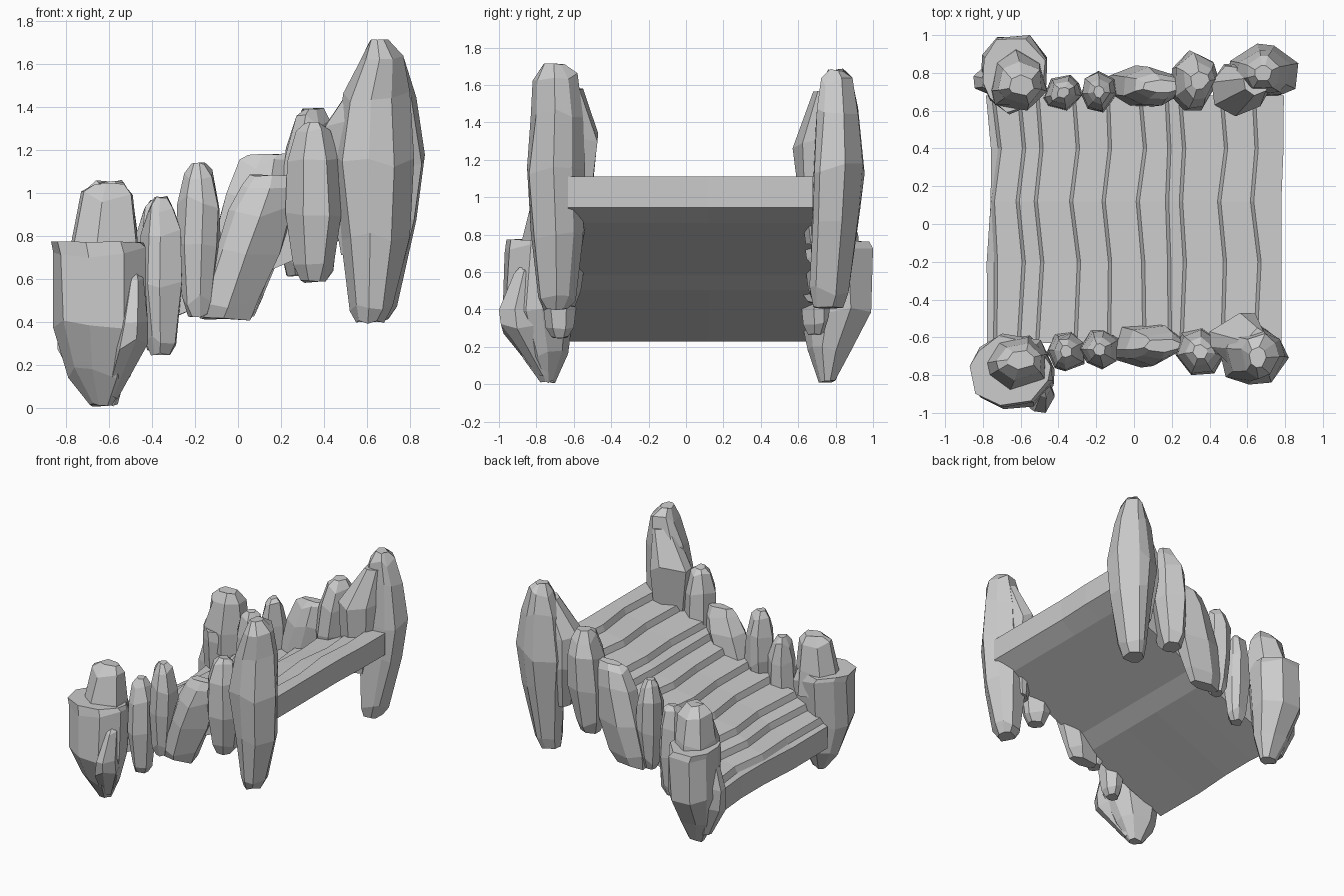
import bpy, bmesh, math, random

def finish(bm, name):
    bmesh.ops.recalc_face_normals(bm, faces=bm.faces)
    me = bpy.data.meshes.new(name)
    bm.to_mesh(me)
    bm.free()
    ob = bpy.data.objects.new(name, me)
    bpy.context.collection.objects.link(ob)
    return ob

def loft(bm, rings):
    vs = [[bm.verts.new(p) for p in r] for r in rings]
    n = len(vs[0])
    for a, b in zip(vs, vs[1:]):
        for i in range(n):
            j = (i + 1) % n
            bm.faces.new((a[i], a[j], b[j], b[i]))
    bm.faces.new(vs[0][::-1])
    bm.faces.new(vs[-1])

# Faceted stone: each ring is (z, x0, x1, y0, y1), an irregular polygon fitted to that box
def rock(name, seed, rings, sides=7):
    rnd = random.Random(seed)
    angs = [2 * math.pi * (i + rnd.uniform(-.28, .28)) / sides + seed for i in range(sides)]
    out = []
    for k, (z, x0, x1, y0, y1) in enumerate(rings):
        pts = []
        for a in angs:
            r = rnd.uniform(.92, 1.08)
            pts.append((math.cos(a) * r, math.sin(a) * r))
        lx, hx = min(p[0] for p in pts), max(p[0] for p in pts)
        ly, hy = min(p[1] for p in pts), max(p[1] for p in pts)
        dz = 0.03 if 0 < k < len(rings) - 1 else 0.008
        out.append([(x0 + (x1 - x0) * (p[0] - lx) / (hx - lx),
                     y0 + (y1 - y0) * (p[1] - ly) / (hy - ly),
                     z + rnd.uniform(-dz, dz)) for p in pts])
    bm = bmesh.new()
    loft(bm, out)
    return finish(bm, name)

# Slim upright stone described by its box; lean shifts the top in x and makes it blunter
def pebble(name, seed, x0, x1, y0, y1, z0, z1, lean=0.0):
    cx, cy, rx, ry = (x0 + x1) / 2, (y0 + y1) / 2, (x1 - x0) / 2, (y1 - y0) / 2
    rings = []
    for t, s in ((0, .45), (.1, .72), (.45, 1), (.75, .93), (.93, .62), (1, .3)):
        c = cx + lean * (t - .5)
        w = (rx - abs(lean) * .3) * (s + (1 - s) * min(1, abs(lean) * 2.5))
        rings.append((z0 + (z1 - z0) * t, c - w, c + w, cy - ry * s, cy + ry * s))
    return rock(name, seed, rings)

# Stepped deck: 11 gently sloping treads with wavy edges and a two-bay underside
edges = [-.735, -.605, -.505, -.31, -.145, .045, .18, .255, .465, .645]
rnd = random.Random(4)
rows = []
for y, wob in ((-.63, .0), (-.2, .008), (.12, -.018), (.4, .012), (.68, -.008)):
    xs, xe = -.77 + rnd.uniform(-.015, .015), .79 + rnd.uniform(-.012, .012)
    prof = [(xs, .23), (xs, .40)]
    for i, e in enumerate(edges):
        x = e + wob + rnd.uniform(-.012, .012)
        z = .40 + .071 * i
        prof += [(x - .006, z + .016), (x + .012, z + .062)]
    prof += [(xe, 1.112), (xe, .945), (.66, .862), (.02, .585), (-.1, .505)]
    rows.append([(x, y, z) for x, z in prof])
bm = bmesh.new()
loft(bm, rows)
finish(bm, "stepped_deck")

# Low posts: squat flat-topped block, spire and side shard
rock("front_low_post", 1, [
    (.015, -.69, -.58, -.78, -.70), (.16, -.79, -.50, -.88, -.63),
    (.39, -.86, -.42, -.98, -.60), (.72, -.86, -.43, -.97, -.58),
    (.77, -.87, -.44, -.96, -.59)], 9)
rock("front_low_spire", 2, [
    (.6, -.80, -.45, -.90, -.59), (.78, -.78, -.47, -.88, -.60),
    (.98, -.73, -.49, -.83, -.63), (1.04, -.67, -.53, -.77, -.67)])
rock("front_low_shard", 3, [
    (.05, -.62, -.56, -.80, -.72), (.30, -.58, -.42, -.99, -.80),
    (.42, -.55, -.42, -1.0, -.80), (.58, -.51, -.44, -.92, -.80),
    (.62, -.49, -.46, -.89, -.82)], 6)
rock("back_low_post", 4, [
    (.015, -.68, -.56, .71, .80), (.18, -.75, -.51, .65, .88),
    (.40, -.81, -.46, .61, .99), (.70, -.80, -.46, .58, 1.0),
    (.77, -.80, -.47, .59, .98)], 9)
rock("back_low_spire", 5, [
    (.6, -.77, -.46, .60, .94), (.78, -.75, -.46, .60, .92),
    (1.0, -.72, -.49, .63, .86), (1.055, -.66, -.53, .68, .79)])
rock("back_low_shard", 6, [
    (.08, -.74, -.66, .71, .80), (.30, -.84, -.68, .68, .84),
    (.45, -.85, -.70, .68, .83), (.62, -.80, -.73, .70, .80)], 6)

# Tall posts at the upper end with inner shoulder lumps
rock("front_tall_post", 7, [
    (.40, .55, .68, -.76, -.63), (.47, .52, .72, -.79, -.59),
    (.80, .48, .80, -.83, -.55), (1.15, .45, .82, -.85, -.54),
    (1.45, .49, .80, -.83, -.55), (1.64, .57, .77, -.82, -.58),
    (1.71, .61, .70, -.76, -.65)], 8)
rock("front_shoulder", 8, [
    (.72, .48, .60, -.70, -.56), (1.05, .42, .70, -.77, -.50),
    (1.32, .40, .72, -.78, -.47), (1.58, .58, .72, -.75, -.55)])
rock("back_tall_post", 9, [
    (.41, .57, .70, .68, .84), (.50, .56, .74, .66, .87),
    (.90, .52, .83, .67, .93), (1.15, .50, .87, .68, .955),
    (1.45, .54, .83, .70, .92), (1.62, .60, .77, .72, .89),
    (1.68, .64, .73, .76, .84)], 8)
rock("back_shoulder", 10, [
    (.75, .48, .62, .64, .80), (1.05, .42, .70, .60, .86),
    (1.29, .41, .72, .57, .86), (1.56, .58, .72, .68, .82)])

# Rows of small rail stones along each side
front = [(-.46, -.26, -.78, -.57, .25, .985, 0), (-.29, -.08, -.77, -.56, .43, 1.135, 0),
         (-.17, .27, -.76, -.53, .415, 1.08, .22), (.22, .48, -.80, -.55, .59, 1.325, 0)]
back = [(-.48, -.27, .60, .79, .27, .97, 0), (-.28, -.09, .59, .81, .44, 1.12, 0),
        (-.17, .28, .62, .84, .43, 1.185, .2), (.18, .46, .60, .92, .62, 1.39, .06)]
for side, stones, s in (("front", front, 20), ("back", back, 40)):
    for i, (x0, x1, y0, y1, z0, z1, lean) in enumerate(stones):
        pebble(f"{side}_rail_stone_{i + 1}", s + i, x0, x1, y0, y1, z0, z1, lean)
